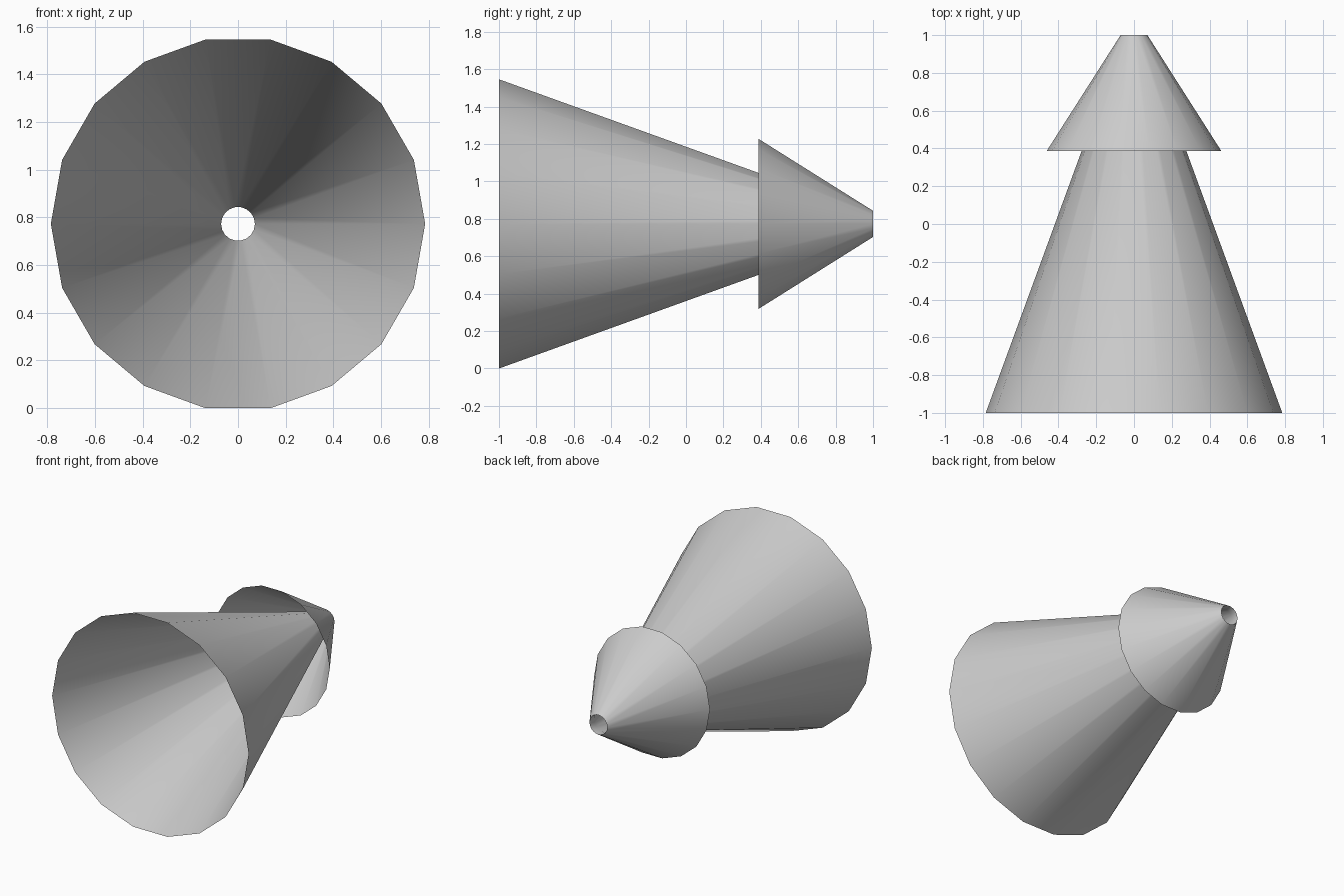
import bpy
import bmesh
import math

cube = bpy.data.objects.get("Cube")
if cube:
    bpy.data.objects.remove(cube, do_unlink=True)

SIDES = 18
BASE_RADIUS = 0.785
AXIS_HEIGHT = BASE_RADIUS * math.cos(math.pi / SIDES)

grey = bpy.data.materials.new("light_grey")
grey.use_nodes = True
colour = (0.6, 0.6, 0.6, 1)
grey.diffuse_color = colour
grey.node_tree.nodes["Principled BSDF"].inputs["Base Color"].default_value = colour


def open_lathe(name, profile):
    """Open shell turned around the front-to-back axis; profile is (radius, y)."""
    bm = bmesh.new()
    rings = []
    for radius, y in profile:
        ring = []
        for i in range(SIDES):
            a = math.tau * i / SIDES
            ring.append(bm.verts.new((radius * math.cos(a), y,
                                      AXIS_HEIGHT + radius * math.sin(a))))
        rings.append(ring)
    for front, back in zip(rings, rings[1:]):
        for i in range(SIDES):
            j = (i + 1) % SIDES
            bm.faces.new((front[i], front[j], back[j], back[i]))
    mesh = bpy.data.meshes.new(name)
    bm.to_mesh(mesh)
    bm.free()
    mesh.materials.append(grey)
    obj = bpy.data.objects.new(name, mesh)
    bpy.context.collection.objects.link(obj)
    bpy.ops.object.select_all(action='DESELECT')
    obj.select_set(True)
    bpy.context.view_layer.objects.active = obj
    bpy.ops.object.shade_smooth_by_angle(angle=math.radians(30))
    return obj


# Long flared horn with a short straight throat, open at both ends
open_lathe("horn", [(BASE_RADIUS, -1), (0.071, 0.95), (0.071, 1)])

# Hollow conical cap flaring back over the throat
open_lathe("tip_cap", [(0.462, 0.387), (0.071, 1)])
